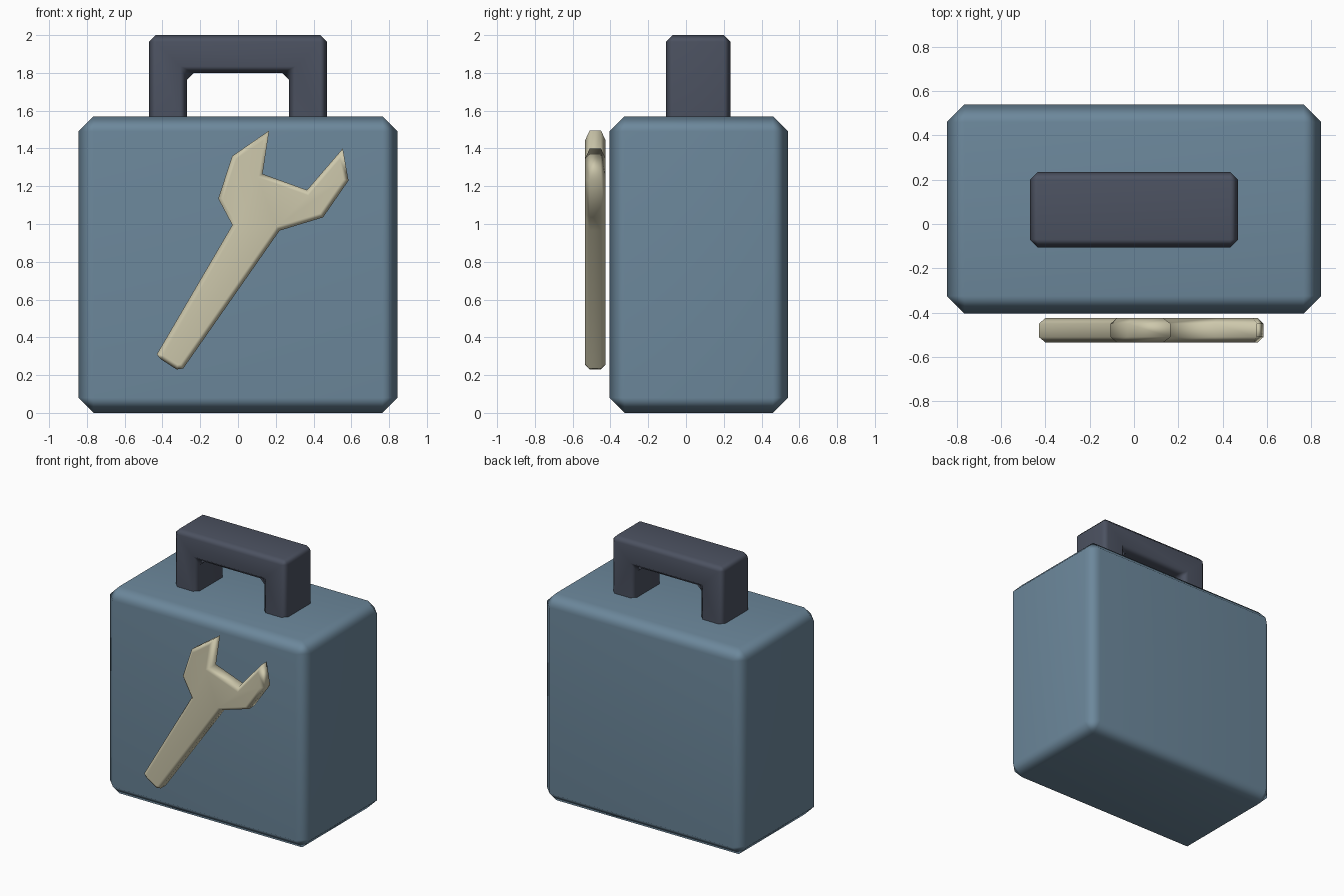
import bpy, bmesh

cube = bpy.data.objects.get("Cube")
if cube:
    bpy.data.objects.remove(cube, do_unlink=True)


def material(name, rgb):
    mat = bpy.data.materials.new(name)
    mat.use_nodes = True
    mat.diffuse_color = (*rgb, 1)
    mat.node_tree.nodes["Principled BSDF"].inputs["Base Color"].default_value = (*rgb, 1)
    return mat


def chamfered_slab(name, outline, y_front, y_back, chamfer, mat, rim_only=False):
    """Extrude an (x, z) outline along y, chamfer it and shade it smooth."""
    bm = bmesh.new()
    front = bm.faces.new([bm.verts.new((x, y_front, z)) for x, z in outline])
    grown = bmesh.ops.extrude_face_region(bm, geom=[front], use_keep_orig=True)
    for v in grown["geom"]:
        if isinstance(v, bmesh.types.BMVert):
            v.co.y = y_back
    bmesh.ops.recalc_face_normals(bm, faces=bm.faces)
    edges = [e for e in bm.edges
             if not rim_only or abs(e.verts[0].co.y - e.verts[1].co.y) < 1e-4]
    bmesh.ops.bevel(bm, geom=edges, offset=chamfer, segments=1, profile=0.5,
                    affect='EDGES', clamp_overlap=True)
    bmesh.ops.recalc_face_normals(bm, faces=bm.faces)
    for f in bm.faces:
        f.smooth = True
    mesh = bpy.data.meshes.new(name)
    bm.to_mesh(mesh)
    bm.free()
    mesh.materials.append(mat)
    obj = bpy.data.objects.new(name, mesh)
    bpy.context.collection.objects.link(obj)
    # Large faces stay flat while the chamfers blend softly
    obj.modifiers.new("Soft chamfers", 'WEIGHTED_NORMAL').keep_sharp = True
    return obj


blue = material("dusty blue", (0.15, 0.245, 0.33))
slate = material("dark slate", (0.072, 0.084, 0.119))
cream = material("pale cream", (0.61, 0.575, 0.41))

# Case body
chamfered_slab("case_body", [(-0.845, 0), (0.845, 0), (0.845, 1.57), (-0.845, 1.57)],
               -0.405, 0.54, 0.08, blue)

# Carrying handle, with its feet sunk into the body
half_handle = [(0.27, 1.5), (0.47, 1.5), (0.47, 2.0)]
handle = half_handle + [(-x, z) for x, z in reversed(half_handle)]
handle += [(-0.27, 1.8), (0.27, 1.8)]
chamfered_slab("carrying_handle", handle, -0.105, 0.235, 0.035, slate)

# Open-ended wrench emblem on the front
wrench = [(-0.43, 0.31), (-0.41, 0.285), (-0.325, 0.23), (-0.29, 0.235),
          (0.22, 0.965), (0.45, 1.035), (0.585, 1.23), (0.555, 1.4),
          (0.365, 1.18), (0.13, 1.265), (0.165, 1.495), (-0.03, 1.36),
          (-0.105, 1.135), (-0.03, 0.995)]
chamfered_slab("wrench_emblem", wrench, -0.535, -0.425, 0.025, cream, rim_only=True)
